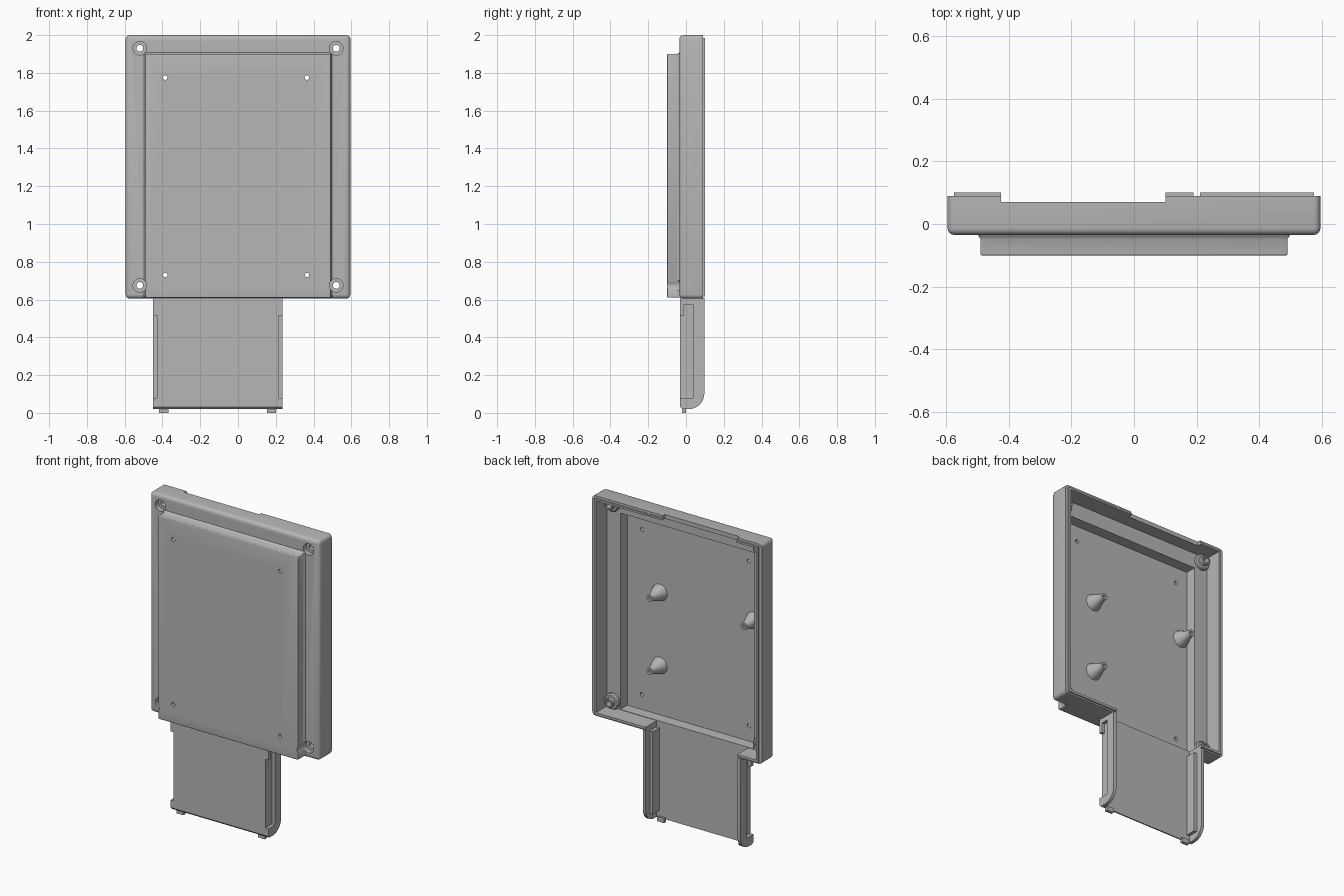
import bpy, bmesh, math
from mathutils import Vector

cube = bpy.data.objects.get("Cube")
if cube:
    bpy.data.objects.remove(cube, do_unlink=True)

grey = bpy.data.materials.new("grey plastic")
grey.use_nodes = True
grey.diffuse_color = (0.47, 0.47, 0.47, 1)
grey.node_tree.nodes["Principled BSDF"].inputs["Base Color"].default_value = (0.47, 0.47, 0.47, 1)


def finish(name, bm):
    bmesh.ops.recalc_face_normals(bm, faces=bm.faces[:])
    mesh = bpy.data.meshes.new(name)
    bm.to_mesh(mesh)
    bm.free()
    mesh.materials.append(grey)
    ob = bpy.data.objects.new(name, mesh)
    bpy.context.collection.objects.link(ob)
    return ob


def box(name, x, y, z, bevel=0.0, flare=0.0):
    """Box from ranges; bevel rounds depth and front edges, flare widens the back."""
    bm = bmesh.new()
    bmesh.ops.create_cube(bm, size=1)
    for v in bm.verts:
        grow = flare if v.co.y > 0 else 0
        sx, sz = math.copysign(grow, v.co.x), math.copysign(grow, v.co.z)
        v.co = Vector((x[v.co.x > 0] + sx, y[v.co.y > 0], z[v.co.z > 0] + sz))
    if bevel:
        edges = [e for e in bm.edges
                 if not all(abs(v.co.y - y[1]) < 1e-5 for v in e.verts)]
        bmesh.ops.bevel(bm, geom=edges, offset=bevel, segments=4,
                        profile=0.5, affect='EDGES')
    return finish(name, bm)


def lathe(name, profile, x, z, steps=32):
    """Solid of (radius, y) points turned about the depth axis."""
    bm = bmesh.new()
    vs = [bm.verts.new((x + r, y, z)) for r, y in profile]
    es = [bm.edges.new(p) for p in zip(vs, vs[1:])]
    bmesh.ops.spin(bm, geom=vs + es, cent=(x, 0, z), axis=(0, 1, 0),
                   angle=math.tau, steps=steps)
    bmesh.ops.remove_doubles(bm, verts=bm.verts[:], dist=1e-5)
    return finish(name, bm)


def rod(r, y0, y1, x, z):
    return lathe("rod", [(0, y0), (r, y0), (r, y1), (0, y1)], x, z)


def combine(ob, *steps):
    """Apply (operation, tool) booleans in order and remove the tools."""
    for op, tool in steps:
        tool.hide_render = True
        m = ob.modifiers.new(op, 'BOOLEAN')
        m.operation, m.solver, m.object = op, 'EXACT', tool
    bpy.context.view_layer.update()
    deps = bpy.context.evaluated_depsgraph_get()
    mesh = bpy.data.meshes.new_from_object(ob.evaluated_get(deps))
    ob.modifiers.clear()
    ob.data = mesh
    mesh.materials.clear()
    mesh.materials.append(grey)
    for _, tool in steps:
        bpy.data.objects.remove(tool, do_unlink=True)


def add(tool):
    return ('UNION', tool)


def cut(tool):
    return ('DIFFERENCE', tool)


parts = []

# Main shell: rounded tray, raised front panel, rim lip, hollow inside
shell = box("main_shell", (-.595, .595), (-.035, .09), (.605, 2), bevel=.022)
steps = [
    add(box("flare", (-.49, .49), (-.048, -.03), (.622, 1.9), flare=.012)),
    add(box("panel", (-.49, .49), (-.1, -.025), (.61, 1.9), bevel=.005)),
    add(box("lip", (-.575, .575), (.07, .1), (.615, 1.985))),
    cut(box("cavity", (-.562, .562), (-.012, .2), (.63, 1.973))),
    cut(box("recess", (-.468, .468), (-.08, .1), (.634, 1.876), flare=.004)),
    cut(box("top_notch", (-.425, .1), (.07, .2), (1.9, 2.1))),
    cut(box("lip_gap", (.19, .21), (.09, .2), (1.9, 2.1))),
    cut(box("tray_opening", (-.43, .214), (-.012, .2), (.5, .64))),
]
# Corner screw bosses with stepped tips and countersunk holes
corners = [(x, z) for x in (-.52, .52) for z in (.675, 1.93)]
for x, z in corners:
    boss = [(0, -.02), (.05, -.02), (.05, .002), (.043, .01),
            (.03, .01), (.03, .03), (.026, .034), (0, .034)]
    steps.append(add(lathe("boss", boss, x, z)))
for x, z in corners:
    steps.append(cut(rod(.036, -.2, -.004, x, z)))
    steps.append(cut(rod(.018, -.1, .2, x, z)))
# Small panel holes
for x in (-.385, .365):
    for z in (.73, 1.775):
        steps.append(cut(rod(.012, -.2, 0, x, z)))
combine(shell, *steps)
parts.append(shell)

# Three flared standoff posts inside the panel
post = [(0, -.084), (.054, -.084), (.05, -.07), (.04, -.045), (.029, -.02),
        (.023, .0), (.022, .02), (.009, .02), (.009, -.02), (0, -.02)]
for i, (x, z) in enumerate([(.24, 1.41), (.24, .947), (-.42, 1.41)]):
    parts.append(lathe("standoff_post_%d" % (i + 1), post, x, z))

# Lower tray: side profile with rounded lower back corner, extruded across
x0, x1 = -.45, .235
outline = [(-.032, .608), (-.032, .032), (-.02, .02)]
for i in range(9):
    a = math.radians(-90 + i * 90 / 8)
    outline.append((.015 + .082 * math.cos(a), .102 + .082 * math.sin(a)))
outline.append((.097, .608))
bm = bmesh.new()
face = bm.faces.new([bm.verts.new((x0, y, z)) for y, z in outline])
ext = bmesh.ops.extrude_face_region(bm, geom=[face])["geom"]
bmesh.ops.translate(bm, vec=(x1 - x0, 0, 0),
                    verts=[v for v in ext if isinstance(v, bmesh.types.BMVert)])
tray = finish("lower_tray", bm)

wide, narrow = (x0 + .02, x1 - .02), (x0 + .04, x1 - .04)
steps = [
    cut(box("channel", narrow, (-.012, .2), (-.1, .7))),
    cut(box("upper_channel", wide, (.055, .2), (-.1, .7))),
    cut(box("lower_end", wide, (-.012, .2), (-.1, .065))),
    cut(box("upper_end", wide, (-.012, .2), (.59, .7))),
]
# Grooves along the outside of both side walls
for gx in ((x0 - .1, x0 + .021), (x1 - .021, x1 + .1)):
    steps.append(cut(box("groove", gx, (-.1, .036), (.08, .515))))
    steps.append(cut(box("groove_top", gx, (-.01, .036), (.4, .575))))
combine(tray, *steps)
parts.append(tray)

# Small feet under the tray
for side, x in (("right", -.393), ("left", .178)):
    parts.append(box("foot_" + side, (x - .024, x + .024), (-.02, .0), (0, .03)))

# Smooth shading with sharp corners kept
bpy.ops.object.select_all(action='DESELECT')
for ob in parts:
    ob.select_set(True)
bpy.context.view_layer.objects.active = shell
bpy.ops.object.shade_smooth_by_angle(angle=math.radians(35))
